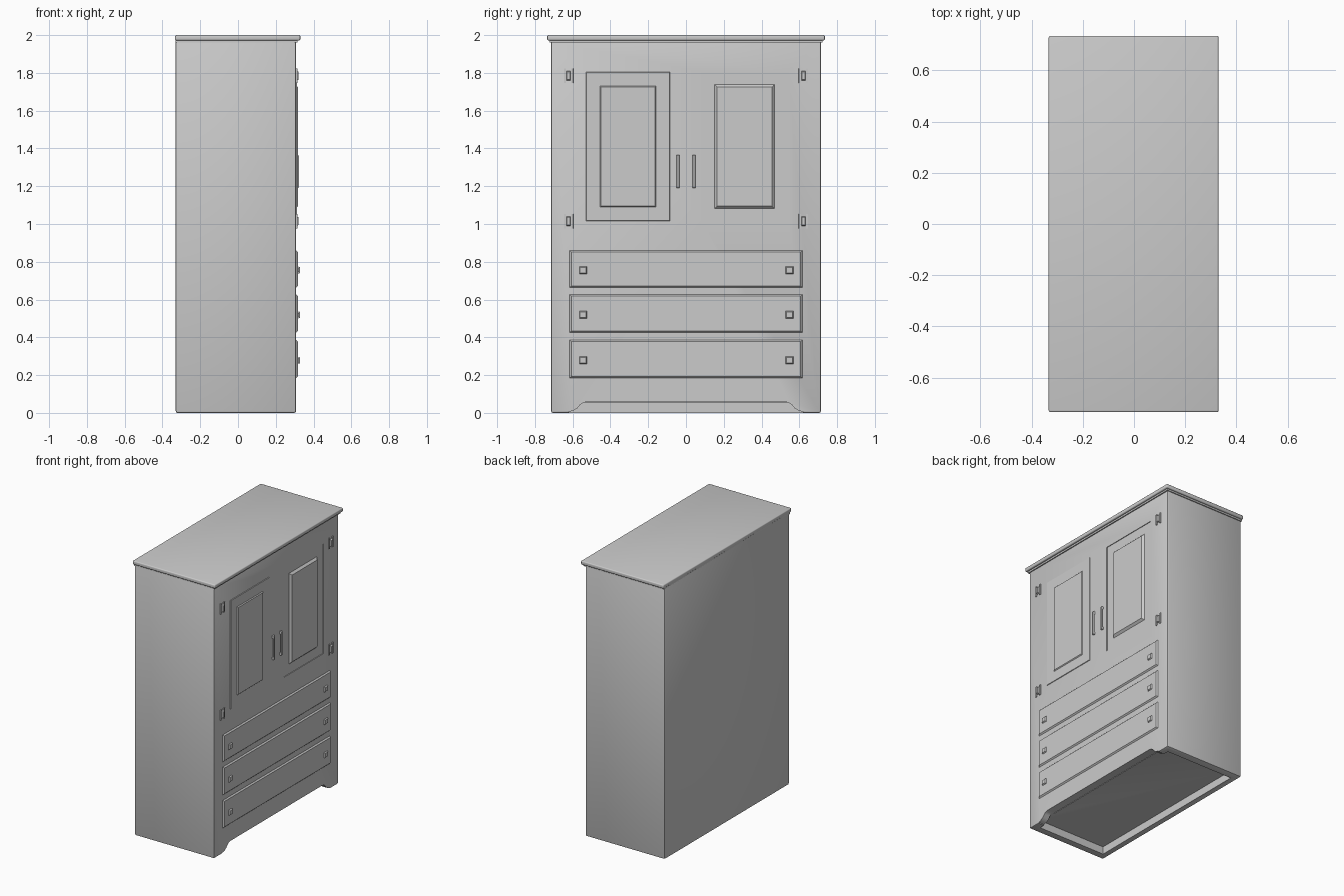
import bpy, bmesh

if "Cube" in bpy.data.objects:
    bpy.data.objects.remove(bpy.data.objects["Cube"])

grey = bpy.data.materials.new("plain grey")
grey.use_nodes = True
grey.diffuse_color = (0.6, 0.6, 0.6, 1)
grey.node_tree.nodes["Principled BSDF"].inputs["Base Color"].default_value = (0.6, 0.6, 0.6, 1)

FRONT = 0.308          # plane of the door side, facing +x


def finish(name, bm):
    bmesh.ops.recalc_face_normals(bm, faces=bm.faces)
    mesh = bpy.data.meshes.new(name)
    bm.to_mesh(mesh)
    bm.free()
    mesh.materials.append(grey)
    obj = bpy.data.objects.new(name, mesh)
    bpy.context.collection.objects.link(obj)
    return obj


def block(name, x, y, z, slope=0.0):
    """Box from ranges; its +x face shrinks by slope to give a chamfered edge."""
    bm = bmesh.new()
    bmesh.ops.create_cube(bm, size=1)
    for v in bm.verts:
        front = v.co.x > 0
        for i, (low, high) in enumerate((x, y, z)):
            inset = slope if front and i else 0
            v.co[i] = high - inset if v.co[i] > 0 else low + inset
    return finish(name, bm)


def apply(obj, kind, **settings):
    mod = obj.modifiers.new(kind.title(), kind)
    for key, value in settings.items():
        setattr(mod, key, value)
    bpy.context.view_layer.objects.active = obj
    bpy.ops.object.modifier_apply(modifier=mod.name)


def cut(obj, cutter):
    apply(obj, "BOOLEAN", operation="DIFFERENCE", object=cutter, solver="EXACT")
    bpy.data.objects.remove(cutter)


# Carcass with softened edges
body = block("cabinet_body", (-0.33, FRONT), (-0.715, 0.715), (0, 1.975))
apply(body, "BEVEL", width=0.01, segments=2)

# Hollow underside
cut(body, block("underside_cutter", (-0.285, 0.26), (-0.66, 0.66), (-0.1, 0.055)))

# Curved cut-out between the front feet
half = [(0.62, -0.05), (0.62, 0.006), (0.595, 0.012), (0.575, 0.025),
        (0.56, 0.043), (0.545, 0.054), (0.525, 0.058)]
outline = half + [(-y, z) for y, z in reversed(half)]
bm = bmesh.new()
face = bm.faces.new([bm.verts.new((0.25, y, z)) for y, z in outline])
ext = bmesh.ops.extrude_face_region(bm, geom=[face])
for item in ext["geom"]:
    if isinstance(item, bmesh.types.BMVert):
        item.co.x = 0.4
cut(body, finish("foot_arch_cutter", bm))

# Shallow sunken field of one door
cut(body, block("door_field_cutter", (FRONT - 0.005, 0.4), (0.085, 0.54), (1.01, 1.805)))

# Cornice top, flush at the back, with a thin moulding under it
top = block("top_board", (-0.333, 0.33), (-0.735, 0.735), (1.972, 2.0))
apply(top, "BEVEL", width=0.007, segments=3)
block("top_moulding", (-0.33, 0.316), (-0.722, 0.722), (1.96, 1.974))

# Door panels
block("left_door_field", (FRONT - 0.01, FRONT + 0.004), (-0.535, -0.08), (1.01, 1.81), 0.008)
for name, y in (("left", (-0.465, -0.15)), ("right", (0.15, 0.47))):
    block(name + "_door_panel", (FRONT - 0.006, 0.318), y, (1.08, 1.74), 0.015)

# Drawers with square knobs
for n, (low, high) in enumerate(((0.175, 0.395), (0.415, 0.637), (0.655, 0.87)), 1):
    block(f"drawer_{n}", (FRONT - 0.01, 0.317), (-0.625, 0.625), (low, high), 0.018)
    mid = (low + high) / 2 - 0.007
    for side, y in (("left", -0.545), ("right", 0.548)):
        block(f"drawer_{n}_{side}_knob_stem", (0.312, 0.322),
              (y - 0.01, y + 0.01), (mid - 0.01, mid + 0.01))
        block(f"drawer_{n}_{side}_knob", (0.32, 0.328),
              (y - 0.02, y + 0.02), (mid - 0.02, mid + 0.02), 0.005)

# Handles and hinges on both doors
for side, s in (("left", -1), ("right", 1)):
    y = s * 0.043
    block(side + "_handle_bar", (0.315, 0.323), (y - 0.008, y + 0.008), (1.19, 1.365), 0.003)
    for n, z in enumerate((1.2, 1.355)):
        block(f"{side}_handle_post_{n}", (FRONT - 0.005, 0.317),
              (y - 0.007, y + 0.007), (z - 0.009, z + 0.009))
    for level, z in (("lower", 1.015), ("upper", 1.785)):
        y = s * 0.622
        block(f"{side}_{level}_hinge_barrel", (FRONT - 0.005, 0.321),
              (y - 0.013, y + 0.013), (z - 0.026, z + 0.026), 0.005)
        for n, d in enumerate((-0.019, 0.019)):
            block(f"{side}_{level}_hinge_leaf_{n}", (FRONT - 0.005, 0.314),
                  (y + d - 0.007, y + d + 0.007), (z - 0.04, z + 0.04), 0.002)

# Soft shading only on the rounded edges
bpy.ops.object.select_all(action="DESELECT")
for obj in (body, top):
    obj.select_set(True)
bpy.context.view_layer.objects.active = body
bpy.ops.object.shade_smooth_by_angle(angle=0.6)
